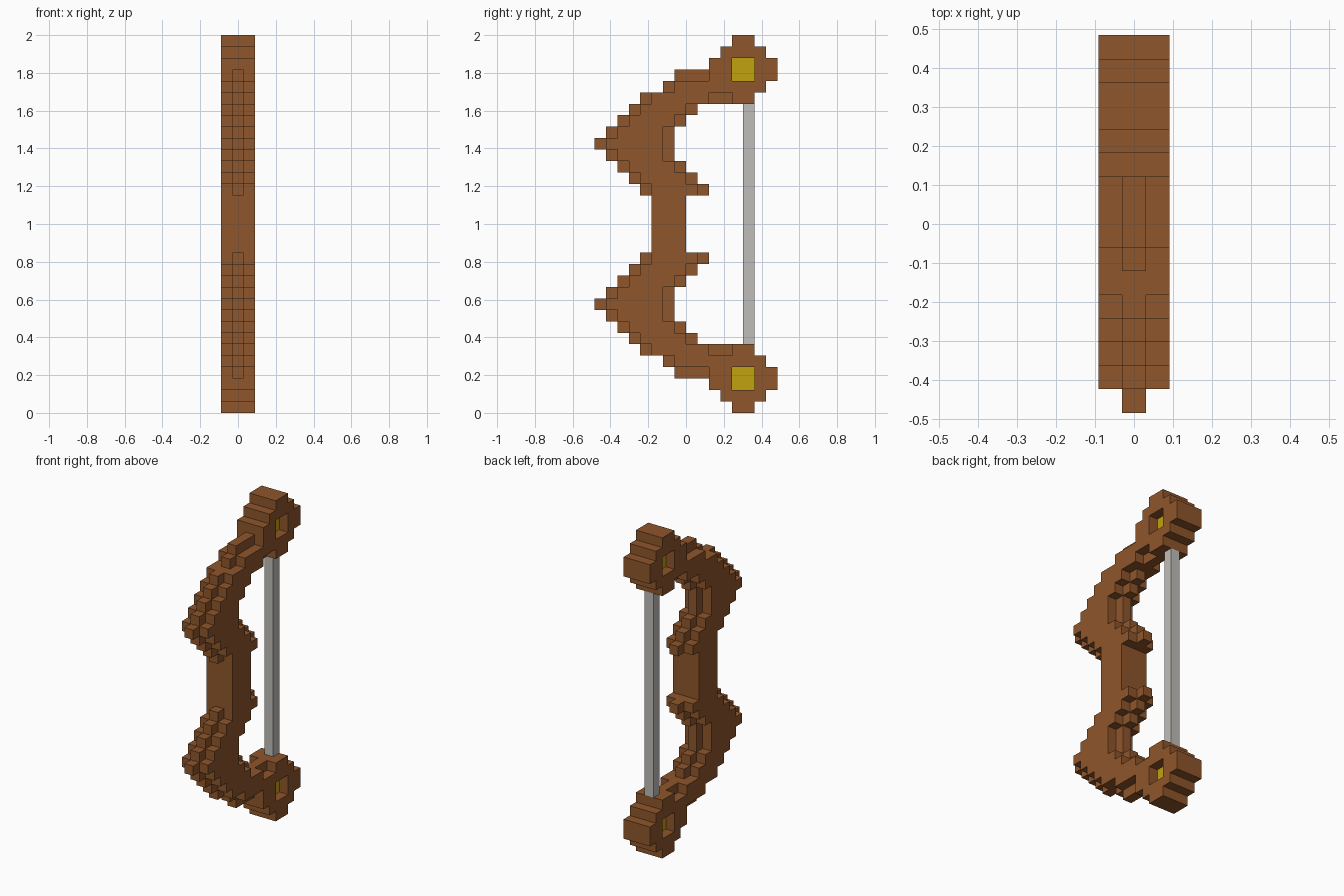
import bpy, bmesh

cube = bpy.data.objects.get("Cube")
if cube:
    bpy.data.objects.remove(cube, do_unlink=True)

ROWS = 33
U = 2.0 / ROWS              # edge of one block
DEPTH = 16                  # blocks from front to back


def material(name, rgb):
    m = bpy.data.materials.new(name)
    m.use_nodes = True
    m.diffuse_color = (*rgb, 1)
    bsdf = m.node_tree.nodes["Principled BSDF"]
    bsdf.inputs["Base Color"].default_value = (*rgb, 1)
    bsdf.inputs["Roughness"].default_value = 0.8
    return m


wood = material("brown wood", (0.274, 0.093, 0.025))
brass = material("yellow brass", (0.533, 0.366, 0.005))
cord = material("grey cord", (0.527, 0.515, 0.491))

# Each row from the tip downwards: (row, centre start, centre end, side start, side end)
LIMB = [
    (3, 7, 10, 0, 0), (4, 6, 11, 7, 11), (5, 4, 12, 5, 10), (6, 3, 9, 4, 8),
    (7, 2, 8, 3, 7), (8, 1, 7, 2, 6), (9, 0, 7, 1, 6), (10, 1, 7, 2, 6),
    (11, 2, 8, 3, 7), (12, 3, 9, 4, 8), (13, 4, 10, 5, 9),
]
CAM = [
    (0, 12, 14, 12, 14), (1, 11, 15, 11, 15), (2, 10, 16, 10, 16),
    (3, 10, 16, 10, 16), (4, 11, 15, 11, 15), (5, 12, 14, 12, 14),
]
GRIP = [(r, 5, 8, 5, 8) for r in range(14, 19)]


def cells(rows):
    """Blocks (x, y, row) of a part three layers wide."""
    out = set()
    for r, c0, c1, s0, s1 in rows:
        out |= {(0, j, r) for j in range(c0, c1)}
        out |= {(i, j, r) for i in (-1, 1) for j in range(s0, s1)}
    return out


def flip(part):
    return {(i, j, ROWS - 1 - r) for i, j, r in part}


# The hub fills the middle layer; the cam's side layers are open around it
hub = {(0, j, r) for j in (12, 13) for r in (2, 3)}
hole = {(i, j, r) for i in (-1, 0, 1) for j in (12, 13) for r in (2, 3)}
upper = {"limb": (cells(LIMB), wood), "cam": (cells(CAM) - hole, wood), "hub": (hub, brass)}

parts = {"grip": (cells(GRIP), wood),
         "bow_string": ({(0, 13, r) for r in range(6, 27)}, cord)}
for name, (blocks, mat) in upper.items():
    parts["upper_" + name] = (blocks, mat)
    parts["lower_" + name] = (flip(blocks), mat)

filled = set().union(*(blocks for blocks, _ in parts.values()))


def build(name, blocks, mat):
    """Make the outward faces of a set of blocks."""
    bm = bmesh.new()
    for cell in sorted(blocks):
        centre = (cell[0] * U, (cell[1] + 0.5 - DEPTH / 2) * U, 2 - (cell[2] + 0.5) * U)
        for axis in range(3):
            for sign in (-1, 1):
                near = list(cell)
                near[axis] += -sign if axis == 2 else sign   # rows count downwards
                if tuple(near) in filled:
                    continue
                a, b = (axis + 1) % 3, (axis + 2) % 3
                corners = []
                for da, db in ((-1, -1), (1, -1), (1, 1), (-1, 1))[::sign]:
                    p = list(centre)
                    p[axis] += sign * U / 2
                    p[a] += da * U / 2
                    p[b] += db * U / 2
                    corners.append(bm.verts.new(p))
                bm.faces.new(corners)
    bmesh.ops.remove_doubles(bm, verts=bm.verts[:], dist=U * 0.01)
    mesh = bpy.data.meshes.new(name)
    bm.to_mesh(mesh)
    bm.free()
    mesh.materials.append(mat)
    bpy.context.collection.objects.link(bpy.data.objects.new(name, mesh))


for name, (blocks, mat) in parts.items():
    build(name, blocks, mat)
